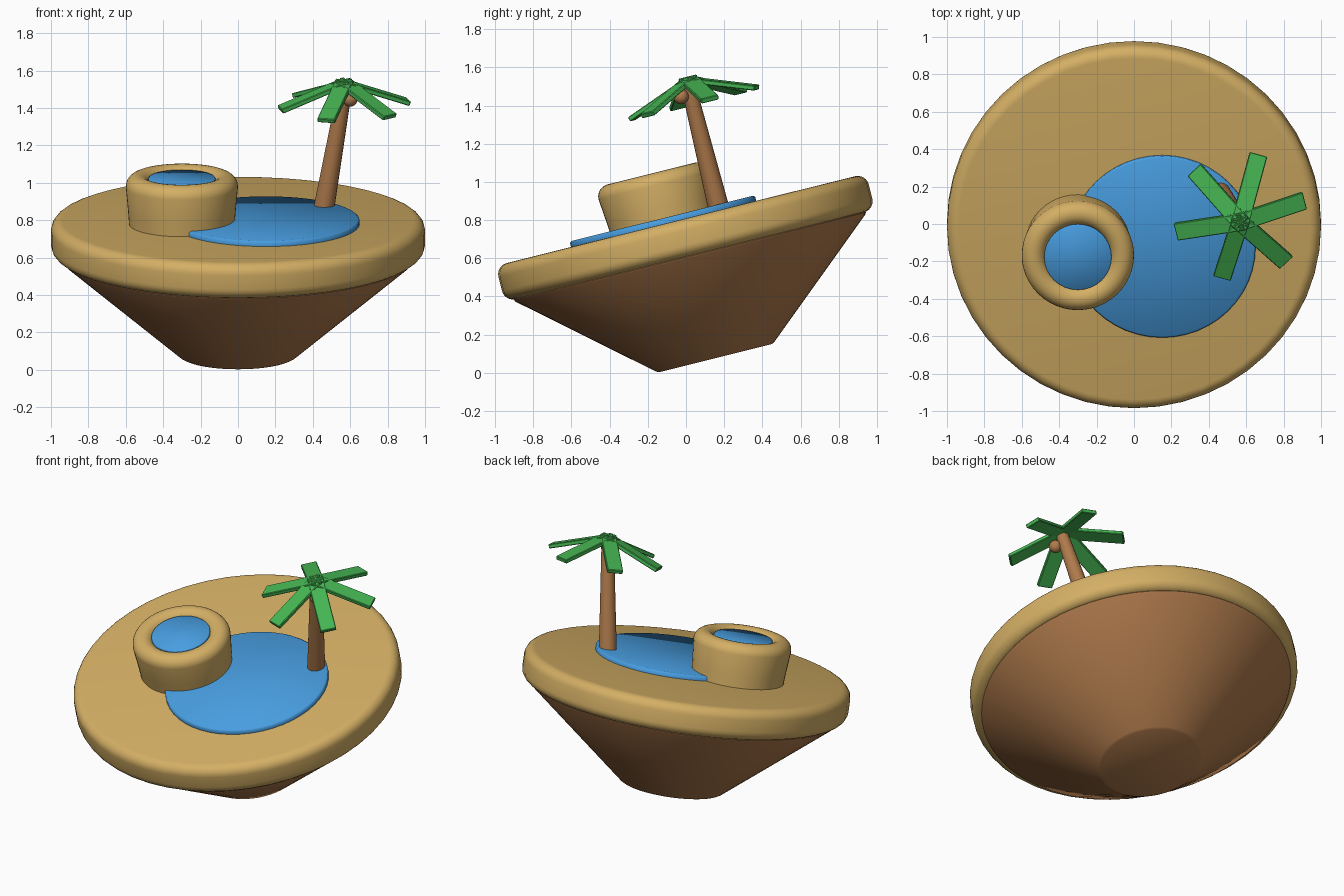
import bpy, bmesh, math
from mathutils import Matrix, Vector

if "Cube" in bpy.data.objects:
    bpy.data.objects.remove(bpy.data.objects["Cube"])

# The whole island leans back about the x axis
TILT = Matrix.Rotation(math.radians(14), 4, 'X')
CY = 0.168          # island axis in the leaning frame
POND_Y = 0.075


def material(name, rgb):
    m = bpy.data.materials.new(name)
    m.diffuse_color = (*rgb, 1)
    m.use_nodes = True
    m.node_tree.nodes["Principled BSDF"].inputs["Base Color"].default_value = m.diffuse_color
    return m


SAND = material("sand", (0.66, 0.43, 0.13))
EARTH = material("brown", (0.43, 0.195, 0.072))
WATER = material("water blue", (0.065, 0.34, 0.75))
LEAF = material("leaf green", (0.06, 0.46, 0.085))


def finish(name, bm, mat, place, smooth=35):
    bmesh.ops.recalc_face_normals(bm, faces=bm.faces[:])
    me = bpy.data.meshes.new(name)
    bm.to_mesh(me)
    bm.free()
    me.materials.append(mat)
    ob = bpy.data.objects.new(name, me)
    bpy.context.collection.objects.link(ob)
    ob.matrix_world = TILT @ place
    if smooth == 'all':
        me.polygons.foreach_set("use_smooth", [True] * len(me.polygons))
    elif smooth:
        bpy.ops.object.select_all(action='DESELECT')
        ob.select_set(True)
        bpy.context.view_layer.objects.active = ob
        bpy.ops.object.shade_smooth_by_angle(angle=math.radians(smooth))
    return ob


def lathe(name, profile, mat, place, sides=48, smooth=35):
    """Turn an (r, z) profile around z and cap both ends."""
    bm = bmesh.new()
    rings = [[bm.verts.new((r * math.cos(2 * math.pi * i / sides),
                            r * math.sin(2 * math.pi * i / sides), z))
              for i in range(sides)] for r, z in profile]
    for a, b in zip(rings, rings[1:]):
        for i in range(sides):
            j = (i + 1) % sides
            bm.faces.new((a[i], a[j], b[j], b[i]))
    bm.faces.new(rings[0][::-1])
    bm.faces.new(rings[-1])
    return finish(name, bm, mat, place, smooth)


def arc(r, z, rad, a0, a1, n=6):
    return [(r + rad * math.cos(math.radians(a0 + (a1 - a0) * i / n)),
             z + rad * math.sin(math.radians(a0 + (a1 - a0) * i / n)))
            for i in range(n + 1)]


def at(x, y, z):
    return Matrix.Translation((x, y, z))


# Earth cone below the island, with a thin lip
lathe("earth_base", [(0.305, 0.037), (0.32, 0.045), (0.945, 0.578),
                     (0.95, 0.588), (0.94, 0.61)], EARTH, at(0, CY, 0), 64)

# Sand disc with rounded rim
lathe("sand_disc", arc(0.94, 0.65, 0.06, -90, 0) + arc(0.94, 0.725, 0.06, 0, 90),
      SAND, at(0, CY, 0))

# Large pond
lathe("pond", [(0.49, 0.76), (0.5, 0.77), (0.5, 0.807), (0.49, 0.815)],
      WATER, at(0.15, POND_Y, 0), smooth='all')

# Raised round tub with a rolled rim, and its water
lathe("tub", [(0.28, 0.75), (0.288, 0.86)] + arc(0.235, 0.992, 0.065, 0, 180, 12),
      SAND, at(-0.3, POND_Y, 0))
lathe("tub_water", [(0.18, 0.99), (0.18, 1.035), (0.175, 1.04)],
      WATER, at(-0.3, POND_Y, 0), 32, smooth='all')

# Leaning palm trunk
foot, crown = Vector((0.455, 0.375, 0.77)), Vector((0.575, 0.375, 1.475))
lean = (crown - foot).to_track_quat('Z', 'Y').to_matrix().to_4x4()
lathe("palm_trunk", [(0.056, 0), (0.038, (crown - foot).length)], EARTH,
      Matrix.Translation(foot) @ lean, 16)

# Six drooping flat fronds
for k in range(6):
    bm = bmesh.new()
    bmesh.ops.create_cube(bm, size=1, matrix=at(0.18, 0, 0)
                          @ Matrix.Diagonal((0.39, 0.097, 0.026, 1)))
    bmesh.ops.bevel(bm, geom=bm.edges[:], offset=0.004, segments=1, affect='EDGES')
    finish(f"palm_frond_{k + 1}", bm, LEAF,
           at(0.568, 0.383, 1.488)
           @ Matrix.Rotation(math.radians(14 + 60 * k), 4, 'Z')
           @ Matrix.Rotation(math.radians(20), 4, 'Y'), smooth=0)

# Coconut under the fronds
bm = bmesh.new()
bmesh.ops.create_uvsphere(bm, u_segments=16, v_segments=10, radius=0.04)
finish("coconut", bm, EARTH, at(0.6, 0.325, 1.41))
